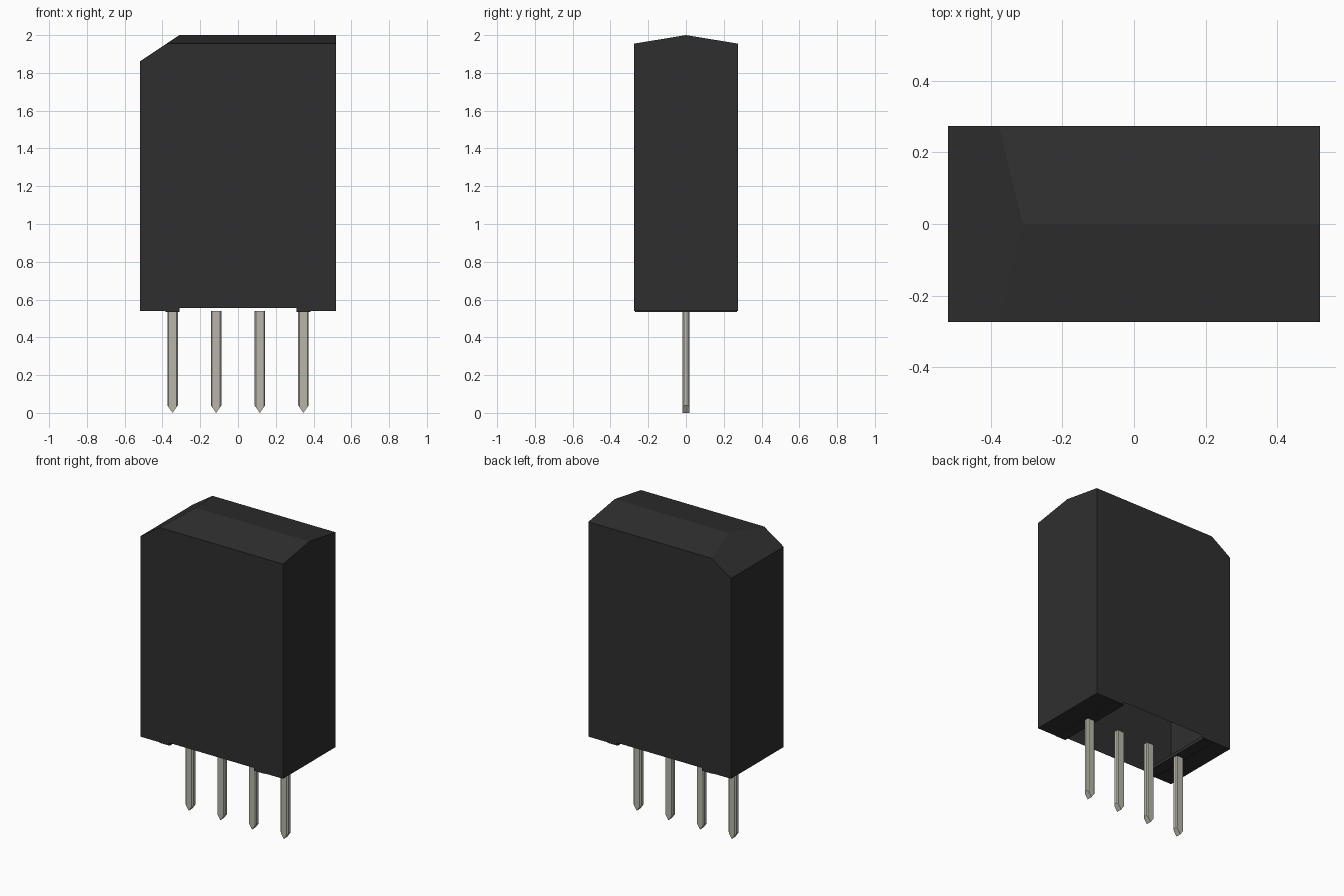
import bpy
import bmesh
from mathutils import Vector

if "Cube" in bpy.data.objects:
    bpy.data.objects.remove(bpy.data.objects["Cube"])


def material(name, rgb):
    mat = bpy.data.materials.new(name)
    mat.use_nodes = True
    mat.diffuse_color = (*rgb, 1)
    mat.node_tree.nodes["Principled BSDF"].inputs["Base Color"].default_value = (*rgb, 1)
    return mat


black = material("black plastic", (0.028, 0.028, 0.028))
tin = material("tinned metal", (0.48, 0.47, 0.40))


def finish(name, bm, mat):
    bmesh.ops.recalc_face_normals(bm, faces=bm.faces)
    mesh = bpy.data.meshes.new(name)
    bm.to_mesh(mesh)
    bm.free()
    mesh.materials.append(mat)
    obj = bpy.data.objects.new(name, mesh)
    bpy.context.collection.objects.link(obj)
    return obj


def prism(points, offset):
    """Extrude a closed outline along an offset vector."""
    bm = bmesh.new()
    face = bm.faces.new([bm.verts.new(p) for p in points])
    ext = bmesh.ops.extrude_face_region(bm, geom=[face], use_keep_orig=True)
    verts = [g for g in ext["geom"] if isinstance(g, bmesh.types.BMVert)]
    bmesh.ops.translate(bm, verts=verts, vec=offset)
    bmesh.ops.recalc_face_normals(bm, faces=bm.faces)
    return bm


HX, HY = 0.52, 0.274
BASE, RIM, EAVE, TOP = 0.54, 0.555, 1.955, 2.0

# Hollow housing with a ridged top, one cut corner and an open underside
outline = [(-HY, RIM), (HY, RIM), (HY, EAVE), (0, TOP), (-HY, EAVE)]
bm = prism([(-HX, y, z) for y, z in outline], Vector((2 * HX, 0, 0)))
cut = bmesh.ops.bisect_plane(
    bm, geom=bm.verts[:] + bm.edges[:] + bm.faces[:],
    plane_co=(-HX, 0, 1.86), plane_no=(-0.14, 0, 0.21), clear_outer=True)
rim = [g for g in cut["geom_cut"] if isinstance(g, bmesh.types.BMEdge)]
bmesh.ops.contextual_create(bm, geom=rim)
bmesh.ops.recalc_face_normals(bm, faces=bm.faces)
bm.normal_update()
under = [f for f in bm.faces if f.normal.z < -0.9]
bmesh.ops.delete(bm, geom=under, context="FACES_ONLY")
finish("housing", bm, black)


def slab(name, x0, x1, half_y, z0, z1):
    corners = [(x0, -half_y, z0), (x1, -half_y, z0), (x1, half_y, z0), (x0, half_y, z0)]
    finish(name, prism(corners, Vector((0, 0, z1 - z0))), black)


# End plates and standoff strips under the housing
for side, s in (("left", 1), ("right", -1)):
    slab(side + "_end_plate", s * 0.31, s * HX, HY, BASE, RIM)
    slab(side + "_standoff", s * 0.31, s * 0.385, HY - 0.005, BASE - 0.006, BASE)

# Four pins with chamfered edges and chisel tips
W, T, TIP = 0.028, 0.018, 0.04
for i in range(4):
    x = (i - 1.5) * 0.231
    shape = [(x, 0), (x + W, TIP), (x + W, BASE), (x - W, BASE), (x - W, TIP)]
    bm = prism([(px, -T, pz) for px, pz in shape], Vector((0, 2 * T, 0)))
    uprights = [e for e in bm.edges
                if abs(e.verts[0].co.z - e.verts[1].co.z) > 0.3]
    bmesh.ops.bevel(bm, geom=uprights, offset=0.007, segments=1, affect="EDGES")
    finish(f"pin_{i + 1}", bm, tin)
